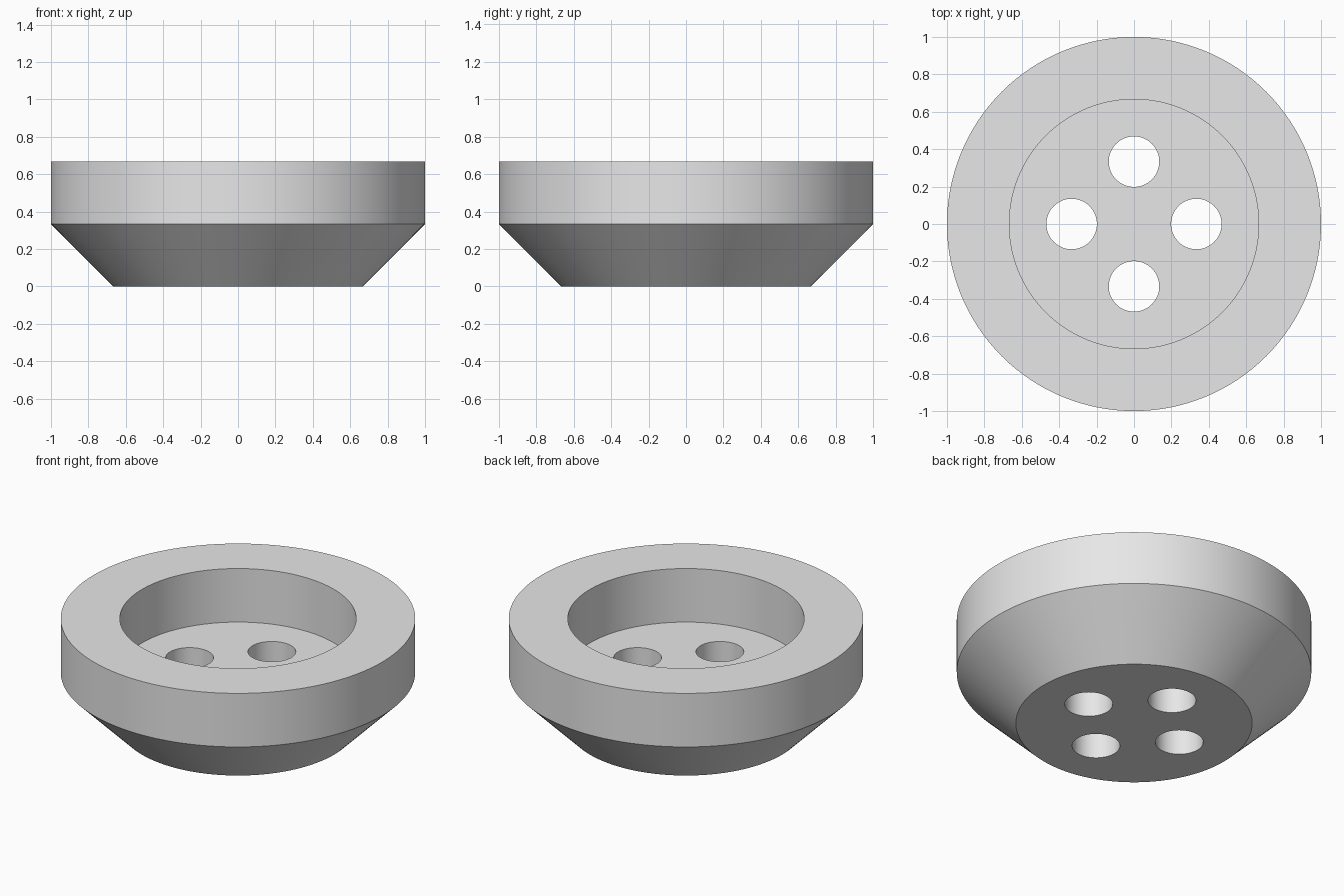
import bpy
import math

default = bpy.data.objects.get("Cube")
if default:
    bpy.data.objects.remove(default, do_unlink=True)

U = 1 / 3          # wall thickness, floor height and hole spacing
SIDES = 128

grey = bpy.data.materials.new("light_grey")
grey.use_nodes = True
colour = (0.8, 0.8, 0.8, 1)
grey.diffuse_color = colour
grey.node_tree.nodes["Principled BSDF"].inputs["Base Color"].default_value = colour


def lathe(name, profile):
    """Closed solid of revolution from (radius, z) rings, capped at both ends."""
    verts = [(r * math.cos(a), r * math.sin(a), z)
             for r, z in profile
             for a in (math.tau * i / SIDES for i in range(SIDES))]
    faces = [(k * SIDES + i, k * SIDES + (i + 1) % SIDES,
              (k + 1) * SIDES + (i + 1) % SIDES, (k + 1) * SIDES + i)
             for k in range(len(profile) - 1) for i in range(SIDES)]
    last = (len(profile) - 1) * SIDES
    faces += [tuple(reversed(range(SIDES))), tuple(range(last, last + SIDES))]
    mesh = bpy.data.meshes.new(name)
    mesh.from_pydata(verts, [], faces)
    obj = bpy.data.objects.new(name, mesh)
    bpy.context.collection.objects.link(obj)
    return obj


# Body: tapered base, straight rim, round recess
button = lathe("button_body", [(2 * U, 0), (1, U), (1, 2 * U), (2 * U, 2 * U), (2 * U, U)])
button.data.materials.append(grey)
bpy.context.view_layer.objects.active = button

# Four thread holes through the floor
for i in range(4):
    a = i * math.pi / 2
    bpy.ops.mesh.primitive_cylinder_add(
        vertices=64, radius=0.135, depth=1,
        location=(U * math.cos(a), U * math.sin(a), U / 2))
    cutter = bpy.context.object
    cutter.name = "hole_cutter"
    cutter.hide_render = True
    cutter.data.materials.append(grey)
    cut = button.modifiers.new("thread_hole", "BOOLEAN")
    cut.operation = "DIFFERENCE"
    cut.solver = "EXACT"
    cut.object = cutter
    bpy.context.view_layer.objects.active = button
    bpy.ops.object.modifier_apply(modifier=cut.name)
    bpy.data.objects.remove(cutter, do_unlink=True)

# Smooth round walls with crisp rims
bpy.ops.object.select_all(action="DESELECT")
button.select_set(True)
bpy.context.view_layer.objects.active = button
bpy.ops.object.shade_smooth_by_angle(angle=math.radians(30))
